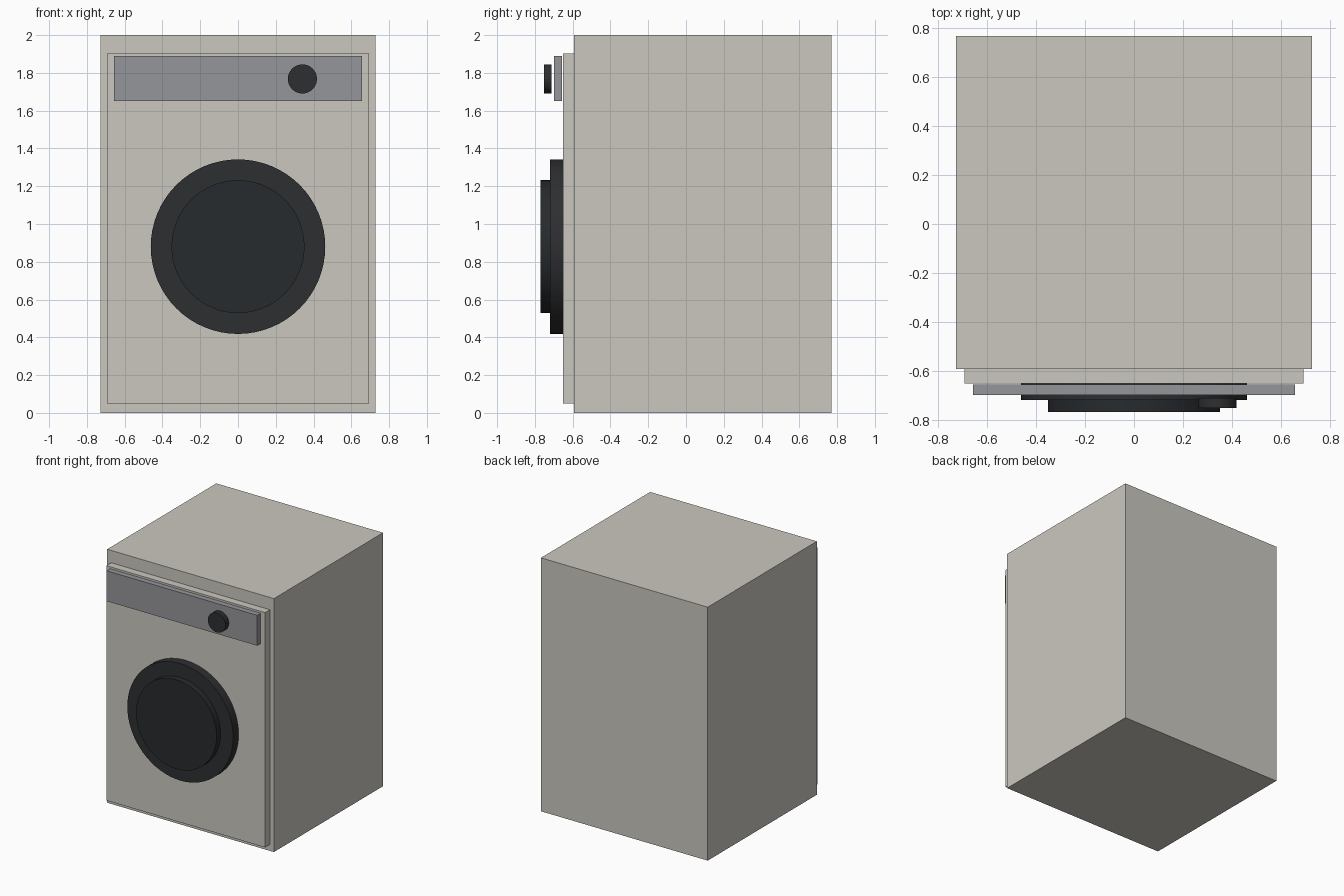
import bpy, bmesh
from math import radians
from mathutils import Matrix

if "Cube" in bpy.data.objects:
    bpy.data.objects.remove(bpy.data.objects["Cube"])


def material(name, rgb):
    m = bpy.data.materials.new(name)
    m.diffuse_color = (*rgb, 1)
    m.use_nodes = True
    m.node_tree.nodes["Principled BSDF"].inputs["Base Color"].default_value = m.diffuse_color
    return m


enamel = material("enamel", (0.60, 0.575, 0.53))
grey = material("panel_grey", (0.30, 0.305, 0.32))
black = material("black_plastic", (0.027, 0.028, 0.030))
glass = material("dark_glass", (0.020, 0.024, 0.027))


def finish(name, bm, mat):
    me = bpy.data.meshes.new(name)
    bm.to_mesh(me)
    bm.free()
    me.materials.append(mat)
    ob = bpy.data.objects.new(name, me)
    bpy.context.collection.objects.link(ob)
    return ob


def box(name, half_width, y0, y1, z0, z1, mat):
    bm = bmesh.new()
    size = Matrix.Diagonal((2 * half_width, y1 - y0, z1 - z0, 1))
    place = Matrix.Translation((0, (y0 + y1) / 2, (z0 + z1) / 2))
    bmesh.ops.create_cube(bm, size=1, matrix=place @ size)
    return finish(name, bm, mat)


def disc(name, x, z, radius, y0, y1, mat, sides=64):
    # Cylinder whose axis points out of the front face
    bm = bmesh.new()
    place = Matrix.Translation((x, (y0 + y1) / 2, z)) @ Matrix.Rotation(radians(90), 4, 'X')
    bmesh.ops.create_cone(bm, cap_ends=True, segments=sides, radius1=radius,
                          radius2=radius, depth=y1 - y0, matrix=place)
    ob = finish(name, bm, mat)
    bpy.ops.object.select_all(action='DESELECT')
    ob.select_set(True)
    bpy.context.view_layer.objects.active = ob
    bpy.ops.object.shade_smooth_by_angle(angle=radians(30))
    return ob


# Cabinet and raised front
box("cabinet", 0.728, -0.592, 0.769, 0.0, 2.0, enamel)
box("front_panel", 0.693, -0.652, -0.592, 0.05, 1.903, enamel)

# Control strip with dial
box("control_panel", 0.657, -0.699, -0.656, 1.65, 1.89, grey)
disc("control_dial", 0.341, 1.768, 0.077, -0.752, -0.711, black, 48)

# Door ring and window
disc("door_ring", 0.0, 0.88, 0.462, -0.720, -0.652, black)
disc("door_window", 0.0, 0.88, 0.352, -0.769, -0.720, glass)
